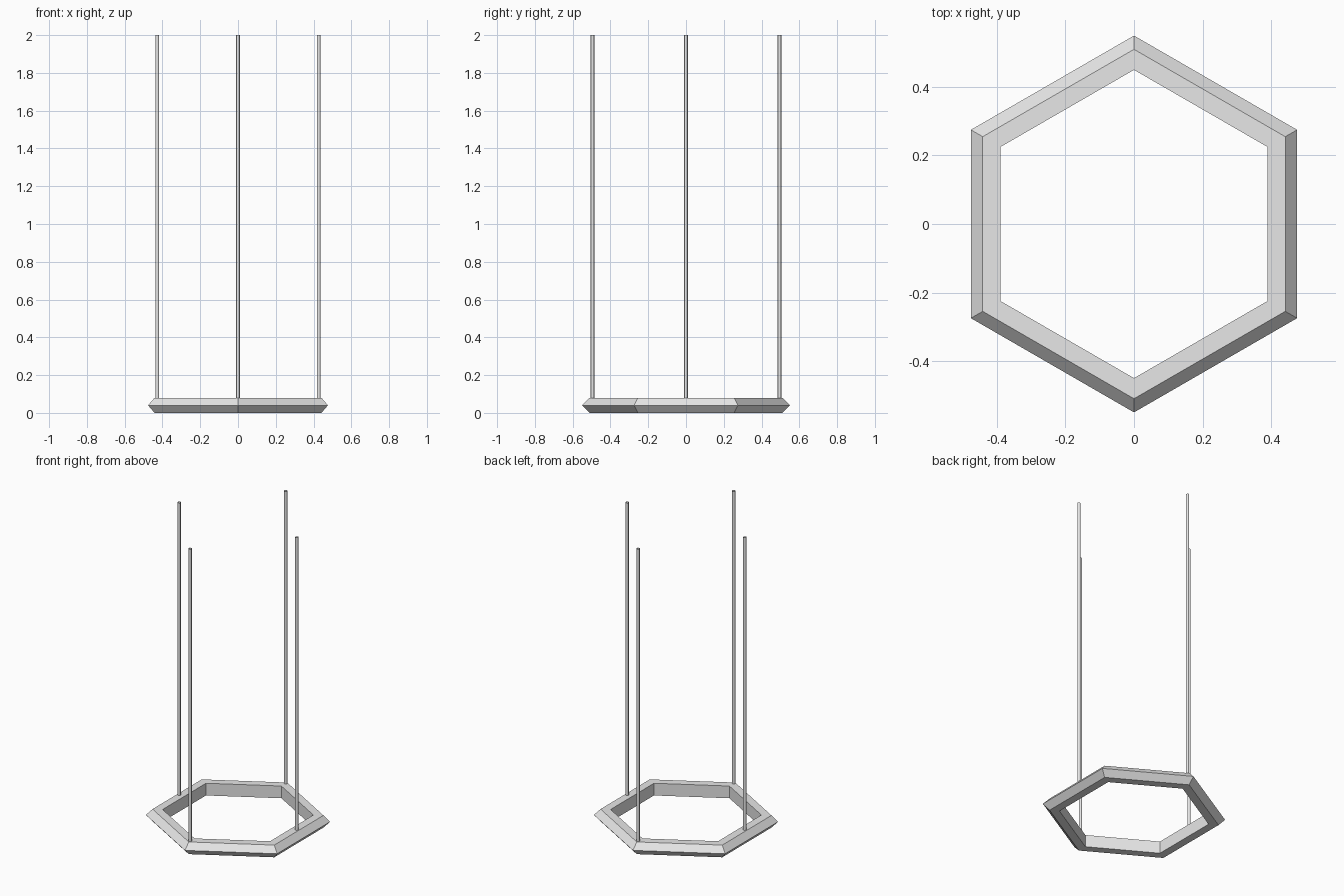
import bpy
import bmesh
from math import sin, cos, tau

old = bpy.data.objects.get("Cube")
if old:
    bpy.data.objects.remove(old, do_unlink=True)

HEIGHT = 2.0
RING_H = 0.08

grey = bpy.data.materials.new("light_grey")
grey.use_nodes = True
colour = (0.8, 0.8, 0.8, 1)
grey.diffuse_color = colour
grey.node_tree.nodes["Principled BSDF"].inputs["Base Color"].default_value = colour


def revolve(name, profile, sides, closed, centre=(0, 0), turn=0.0):
    """Sweep a (radius, z) profile around a vertical axis, flat faced."""
    bm = bmesh.new()
    loops = []
    for r, z in profile:
        angles = [turn + tau * i / sides for i in range(sides)]
        loops.append([bm.verts.new((centre[0] + r * cos(a), centre[1] + r * sin(a), z))
                      for a in angles])
    pairs = list(zip(loops, loops[1:]))
    if closed:
        pairs.append((loops[-1], loops[0]))
    for low, high in pairs:
        for i in range(sides):
            j = (i + 1) % sides
            bm.faces.new((low[i], low[j], high[j], high[i]))
    mesh = bpy.data.meshes.new(name)
    bm.to_mesh(mesh)
    bm.free()
    mesh.materials.append(grey)
    obj = bpy.data.objects.new(name, mesh)
    bpy.context.collection.objects.link(obj)
    return obj


# Hexagonal ring: pointed outer edge, flat top and bottom, upright inner wall
section = [(0.45, 0), (0.51, 0), (0.55, RING_H / 2), (0.51, RING_H), (0.45, RING_H)]
revolve("hexagon_ring", section, 6, True, turn=tau / 4)

# Four slim open-ended suspension rods standing on the ring
rods = {"left": (0.427, 0), "right": (-0.427, 0), "front": (0, -0.495), "back": (0, 0.495)}
for side, spot in rods.items():
    rod = revolve(side + "_suspension_rod", [(0.01, RING_H), (0.01, HEIGHT)], 8, False, spot)
    rod.data.shade_smooth()
